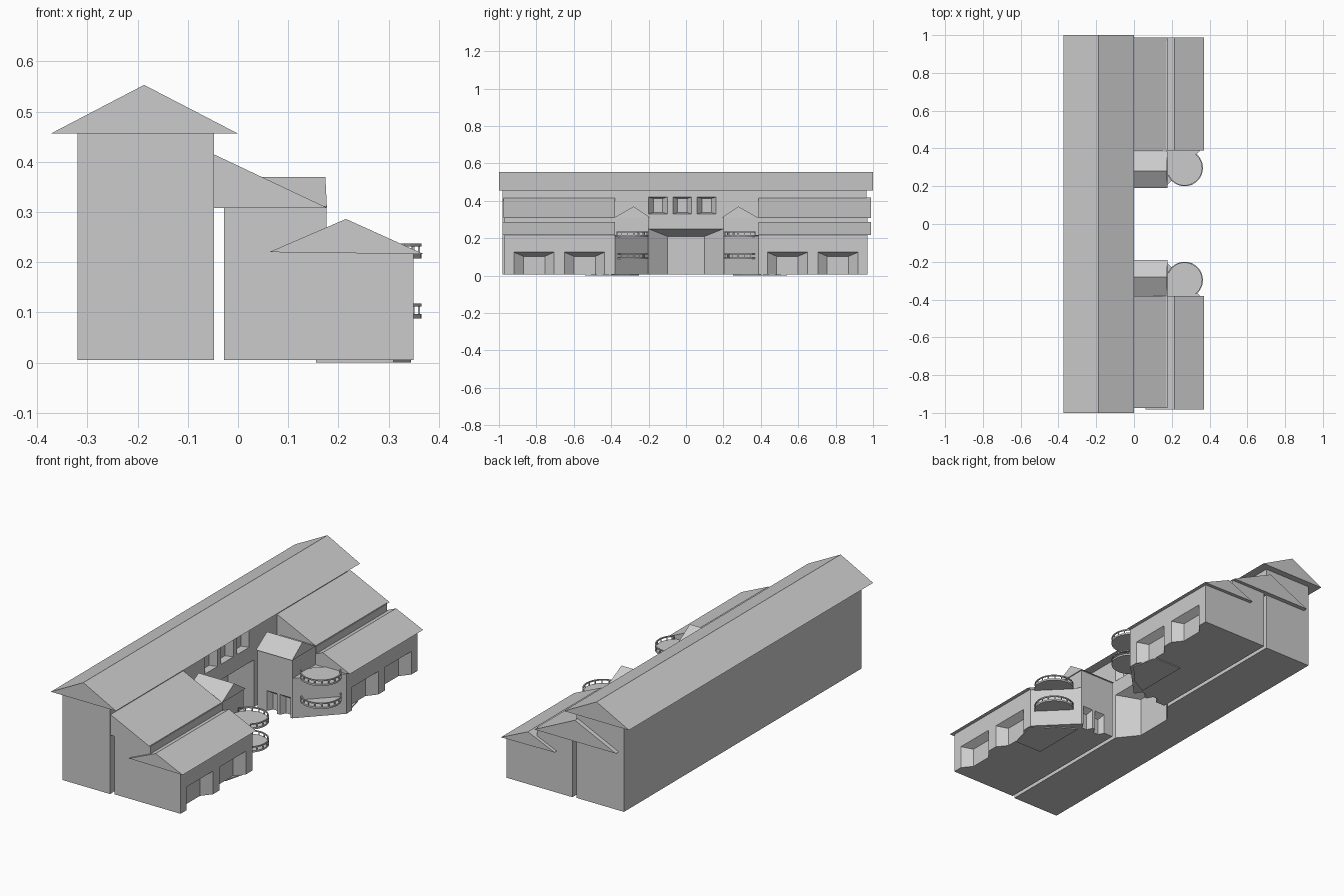
import bpy, bmesh, math

if "Cube" in bpy.data.objects:
    bpy.data.objects.remove(bpy.data.objects["Cube"])

# one flat wall and roof colour
grey = bpy.data.materials.new("light_grey")
grey.diffuse_color = (0.6, 0.6, 0.6, 1)
grey.use_nodes = True
grey.node_tree.nodes["Principled BSDF"].inputs["Base Color"].default_value = grey.diffuse_color


def make(name, verts, faces):
    me = bpy.data.meshes.new(name)
    me.from_pydata(verts, [], faces)
    bm = bmesh.new()
    bm.from_mesh(me)
    bmesh.ops.recalc_face_normals(bm, faces=bm.faces)
    bm.to_mesh(me)
    bm.free()
    me.materials.append(grey)
    ob = bpy.data.objects.new(name, me)
    bpy.context.collection.objects.link(ob)
    return ob


def loft(name, a, b):
    """Closed solid between two matching loops."""
    n = len(a)
    faces = [tuple(range(n)), tuple(range(n, 2 * n))]
    faces += [(i, (i + 1) % n, n + (i + 1) % n, n + i) for i in range(n)]
    return make(name, a + b, faces)


def plan(name, pts, z0, z1):
    return loft(name, [(x, y, z0) for x, y in pts], [(x, y, z1) for x, y in pts])


def box(name, x0, x1, y0, y1, z0, z1):
    return plan(name, [(x0, y0), (x1, y0), (x1, y1), (x0, y1)], z0, z1)


def roof_y(name, prof, y0, y1):
    return loft(name, [(x, y0, z) for x, z in prof], [(x, y1, z) for x, z in prof])


def recess(ob, place, u0, u1, z0, z1, depth, inset, drop, rise=0.0):
    """Cut a splayed opening; place(u, d) gives x, y at depth d behind the wall face."""
    def ring(d):
        t = d / depth
        a, b = u0 + inset * t, u1 - inset * t
        lo, hi = z0 + rise * t, z1 - drop * t
        return [(*place(u, d), z) for u, z in ((a, lo), (b, lo), (b, hi), (a, hi))]
    cut = loft("cutter", ring(-0.003), ring(depth))
    cut.hide_render = True
    mod = ob.modifiers.new("cut", 'BOOLEAN')
    mod.operation = 'DIFFERENCE'
    mod.solver = 'EXACT'
    mod.object = cut
    bpy.context.view_layer.update()
    dg = bpy.context.evaluated_depsgraph_get()
    me = bpy.data.meshes.new_from_object(ob.evaluated_get(dg))
    ob.modifiers.clear()
    ob.data = me
    bpy.data.objects.remove(cut)


# main rear hall with entrance recess and upper windows
hall = box("main_hall", -0.32, -0.048, -0.98, 0.965, 0.005, 0.46)
hall_face = lambda u, d: (-0.048 - d, u)
recess(hall, hall_face, -0.2, 0.2, -0.02, 0.25, 0.08, 0.1, 0.04)
for y in (-0.2, -0.07, 0.06):
    recess(hall, hall_face, y, y + 0.1, 0.33, 0.42, 0.03, 0.025, 0.008, 0.008)
roof_y("main_roof", [(-0.373, 0.456), (0.0, 0.456), (-0.187, 0.553)], -1.0, 1.0)

# matching wings on both ends
for s, side in ((-1, "south"), (1, "north")):
    inner = 0.38 * s if s < 0 else 0.388
    end = 0.97 * s
    ya, yb = min(inner, end), max(inner, end)
    wing = box(side + "_wing", -0.028, 0.35, ya, yb, 0.005, 0.225)
    for c in (0.5425, 0.8125):          # splayed bays along the front
        recess(wing, lambda u, d: (0.35 - d, u), s * c - 0.1075, s * c + 0.1075,
               -0.02, 0.125, 0.04, 0.05, 0.022)
    box(side + "_wing_upper", -0.028, 0.176, ya, yb, 0.225, 0.312)
    # wing roofs: tall one running into the hall, low one at the front
    tall_end = -0.975 if s < 0 else 0.988
    roof_y(side + "_tall_roof", [(-0.29, 0.308), (0.178, 0.308), (-0.055, 0.418)], inner, tall_end)
    roof_y(side + "_low_roof", [(0.062, 0.22), (0.37, 0.216), (0.215, 0.286)],
           inner, -0.982 if s < 0 else 0.988)

    # stair tower with small gable roof and two openings toward the court
    t0 = 0.2 * s
    tower = box(side + "_tower", -0.028, 0.172, min(t0, inner), max(t0, inner), 0.005, 0.312)
    for x in (0.025, 0.1):
        recess(tower, lambda u, d: (u, t0 + s * d), x, x + 0.06, -0.02, 0.11, 0.03, 0.015, 0.02)
    gable = [(0.19, 0.31), (0.385, 0.31), (0.28, 0.37)]
    loft(side + "_tower_roof", [(-0.03, s * y, z) for y, z in gable],
         [(0.177 if z < 0.35 else 0.174, s * y, z) for y, z in gable])

    # diagonal corner room behind the balconies
    plan(side + "_corner_room", [(0.17, s * 0.2), (0.35, inner), (0.17, inner)], 0.005, 0.212)

    # round balconies with railings
    cx, cy, r = 0.268, 0.297 * s, 0.097
    pt = lambda a, q: (cx + q * math.cos(a), cy + s * q * math.sin(a))
    for z, level in ((0.088, "lower"), (0.207, "upper")):
        tag = side + "_" + level
        plan(tag + "_balcony", [pt(2 * math.pi * i / 32, r) for i in range(32)], z, z + 0.009)
        n = 20
        arc = [math.radians(-155 + 205 * i / n) for i in range(n + 1)]
        band = [pt(a, r) for a in arc] + [pt(a, r - 0.006) for a in reversed(arc)]
        plan(tag + "_handrail", band, z + 0.024, z + 0.03)
        for a in arc[::2]:
            px, py = pt(a, r - 0.003)
            box(tag + "_post", px - 0.002, px + 0.002, py - 0.002, py + 0.002, z + 0.009, z + 0.024)

    # thin paving under the inner part of the wing
    plan(side + "_paving", [(0.155, s * 0.25), (0.25, s * 0.3), (0.3, s * 0.36), (0.345, s * 0.4),
                            (0.31, s * 0.54), (0.155, s * 0.54)], 0.0, 0.006)
